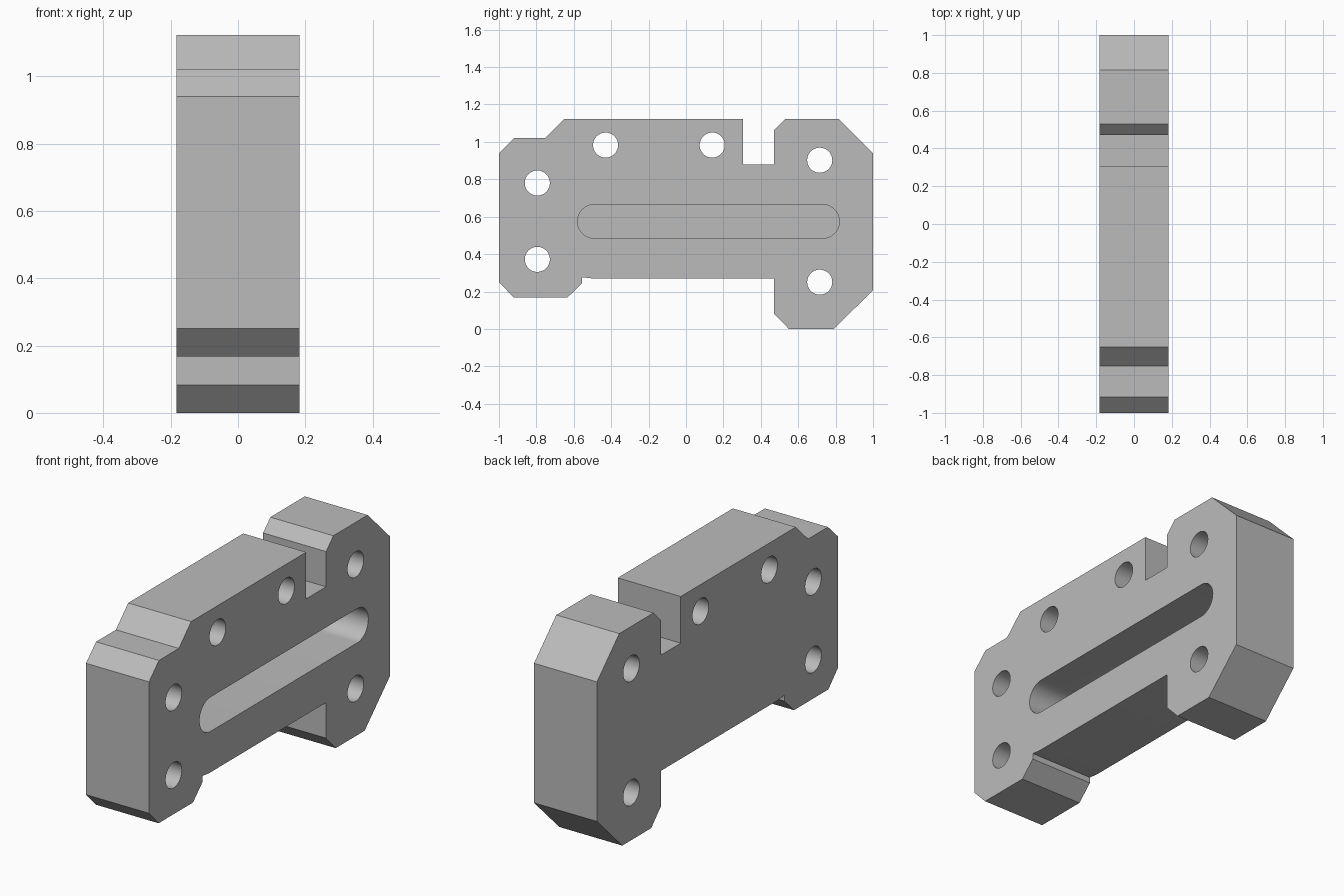
import bpy, bmesh, math

cube = bpy.data.objects.get("Cube")
if cube:
    bpy.data.objects.remove(cube, do_unlink=True)

HALF = 0.183

# Single grey finish
grey = bpy.data.materials.new("plain grey")
grey.use_nodes = True
grey.diffuse_color = (0.5, 0.5, 0.5, 1)
grey.node_tree.nodes["Principled BSDF"].inputs["Base Color"].default_value = (0.5, 0.5, 0.5, 1)


def extrude_outline(name, outline, x0, x1):
    """Solid made by sweeping a (y, z) outline from x0 to x1."""
    bm = bmesh.new()
    face = bm.faces.new([bm.verts.new((x0, y, z)) for y, z in outline])
    grown = bmesh.ops.extrude_face_region(bm, geom=[face])
    verts = [v for v in grown["geom"] if isinstance(v, bmesh.types.BMVert)]
    bmesh.ops.translate(bm, verts=verts, vec=(x1 - x0, 0, 0))
    bmesh.ops.recalc_face_normals(bm, faces=bm.faces)
    mesh = bpy.data.meshes.new(name)
    bm.to_mesh(mesh)
    bm.free()
    mesh.materials.append(grey)
    obj = bpy.data.objects.new(name, mesh)
    bpy.context.collection.objects.link(obj)
    return obj


def stadium(y0, y1, z, r, steps=32):
    """Rounded slot outline; a circle when y0 equals y1."""
    pts = []
    for centre, start in ((y1, -math.pi / 2), (y0, math.pi / 2)):
        count = steps if y0 == y1 else steps + 1
        for i in range(count):
            a = start + math.pi * i / steps
            pts.append((centre + r * math.cos(a), z + r * math.sin(a)))
    return pts


# Chamfered plate with a top notch and two feet
profile = [
    (-1, 0.25), (-0.92, 0.167), (-0.635, 0.167), (-0.555, 0.245),
    (-0.555, 0.276), (-0.5, 0.27), (0.47, 0.27), (0.47, 0.083),
    (0.55, 0), (0.79, 0), (1, 0.207), (1, 0.94), (0.815, 1.123),
    (0.53, 1.123), (0.47, 1.063), (0.47, 0.878), (0.305, 0.878),
    (0.305, 1.123), (-0.65, 1.123), (-0.752, 1.021), (-0.917, 1.021), (-1, 0.94),
]
plate = extrude_outline("mounting_block", profile, -HALF, HALF)

# Through holes
cutters = []
holes = [(-0.43, 0.983), (0.14, 0.983), (0.715, 0.902),
         (0.715, 0.25), (-0.795, 0.78), (-0.795, 0.372)]
for y, z in holes:
    cutters.append(extrude_outline("hole_cutter", stadium(y, y, z, 0.067), -0.3, 0.3))

# Blind slot in the left face
cutters.append(extrude_outline("slot_cutter", stadium(-0.49, 0.73, 0.575, 0.09),
                               HALF - 0.25, 0.3))

for cutter in cutters:
    cutter.hide_render = True
    mod = plate.modifiers.new("cut", "BOOLEAN")
    mod.operation = "DIFFERENCE"
    mod.solver = "EXACT"
    mod.object = cutter

# Apply the cuts and remove the cutters
bpy.ops.object.select_all(action="DESELECT")
plate.select_set(True)
bpy.context.view_layer.objects.active = plate
for mod in list(plate.modifiers):
    bpy.ops.object.modifier_apply(modifier=mod.name)
for cutter in cutters:
    bpy.data.objects.remove(cutter, do_unlink=True)
bpy.ops.object.shade_smooth_by_angle(angle=math.radians(25))
